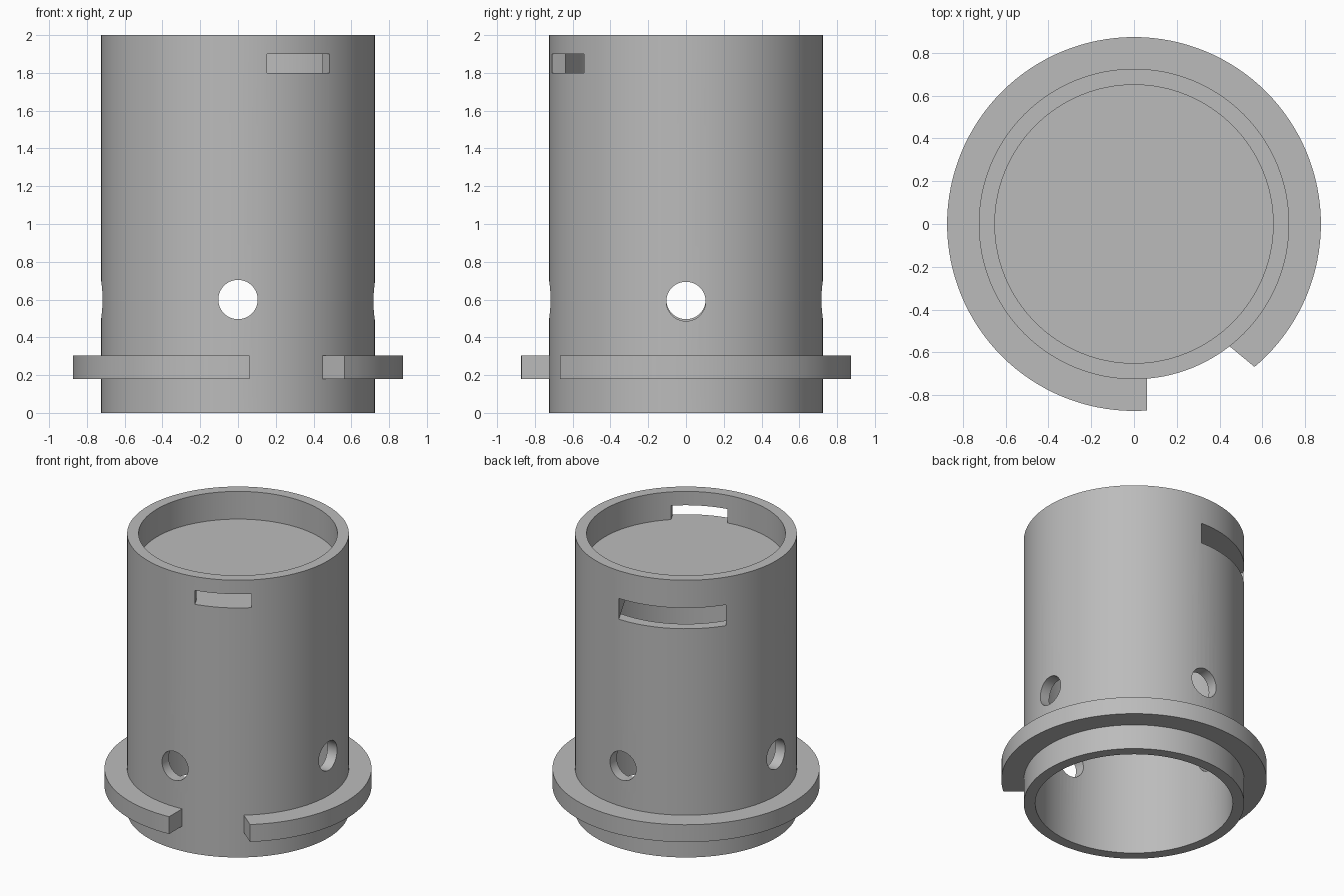
import bpy, bmesh, math
from mathutils import Matrix, Vector

if "Cube" in bpy.data.objects:
    bpy.data.objects.remove(bpy.data.objects["Cube"], do_unlink=True)

SEGMENTS = 128
OUTER, INNER, HEIGHT = 0.725, 0.65, 2.0
SHELF_BOTTOM, SHELF_TOP = 1.65, 1.8
SLOT_ANGLE = math.radians(117)   # direction of the wide rear opening

grey = bpy.data.materials.new("plain_grey")
grey.use_nodes = True
grey.diffuse_color = (0.5, 0.5, 0.5, 1)
grey.node_tree.nodes["Principled BSDF"].inputs["Base Color"].default_value = grey.diffuse_color


def make_object(name, bm):
    bmesh.ops.recalc_face_normals(bm, faces=bm.faces)
    mesh = bpy.data.meshes.new(name)
    bm.to_mesh(mesh)
    bm.free()
    mesh.materials.append(grey)
    obj = bpy.data.objects.new(name, mesh)
    bpy.context.collection.objects.link(obj)
    return obj


def cylinder(name, radius, z0, z1, matrix=Matrix()):
    bm = bmesh.new()
    bmesh.ops.create_cone(bm, cap_ends=True, segments=SEGMENTS, radius1=radius,
                          radius2=radius, depth=z1 - z0,
                          matrix=matrix @ Matrix.Translation((0, 0, (z0 + z1) / 2)))
    return make_object(name, bm)


def prism(name, outline, z0, z1, angle=0.0):
    """Extrude a flat outline upward, turned about the vertical axis."""
    bm = bmesh.new()
    face = bm.faces.new([bm.verts.new((x, y, z0)) for x, y in outline])
    top = bmesh.ops.extrude_face_region(bm, geom=[face])["geom"]
    bmesh.ops.translate(bm, vec=Vector((0, 0, z1 - z0)),
                        verts=[v for v in top if isinstance(v, bmesh.types.BMVert)])
    bm.transform(Matrix.Rotation(angle, 4, "Z"))
    return make_object(name, bm)


def bar(name, start, end, half, z0, z1, angle):
    outline = [(start, -half), (end, -half), (end, half), (start, half)]
    return prism(name, outline, z0, z1, angle)


def cut(target, cutters):
    bpy.context.view_layer.objects.active = target
    for cutter in cutters:
        mod = target.modifiers.new("cut", "BOOLEAN")
        mod.operation, mod.solver, mod.object = "DIFFERENCE", "EXACT", cutter
        bpy.ops.object.modifier_apply(modifier=mod.name)
        bpy.data.objects.remove(cutter, do_unlink=True)


def smooth(obj):
    bpy.ops.object.select_all(action="DESELECT")
    obj.select_set(True)
    bpy.context.view_layer.objects.active = obj
    bpy.ops.object.shade_smooth_by_angle(angle=math.radians(30))


# Tube, bored from both ends so that a shelf stays near the top
tube = cylinder("tube_body", OUTER, 0, HEIGHT)
cutters = [
    cylinder("lower_bore", INNER, -0.1, SHELF_BOTTOM),
    cylinder("upper_bore", INNER, SHELF_TOP, HEIGHT + 0.1),
    # Square opening through the shelf, running out through the rear wall
    bar("shelf_opening", -0.21, 1, 0.354, SHELF_BOTTOM, SHELF_TOP, SLOT_ANGLE),
    # Narrow slot in the front wall, just above the shelf
    bar("front_slot", 0.5, 1, 0.186, SHELF_TOP, 1.9, SLOT_ANGLE + math.pi),
]
# Four round holes around the lower wall
for i in range(4):
    z = 0.59 if i == 1 else 0.6
    aim = (Matrix.Translation((0, 0, z)) @ Matrix.Rotation(i * math.pi / 2, 4, "Z")
           @ Matrix.Rotation(math.pi / 2, 4, "X"))
    cutters.append(cylinder("round_hole", 0.104, 0.4, 1, aim))
cut(tube, cutters)
smooth(tube)

# Flange around the foot, with a gap at the front
flange = cylinder("foot_flange", 0.873, 0.18, 0.305)
gap = [(0.06, -0.6), (0.06, -1.2), (1.2, -1.2), (0.445 + 0.6, -0.57 - 0.496),
       (0.445, -0.57), (0.39, -0.525)]
cut(flange, [cylinder("flange_bore", 0.7, 0, 1), prism("flange_gap", gap, 0, 1)])
smooth(flange)
